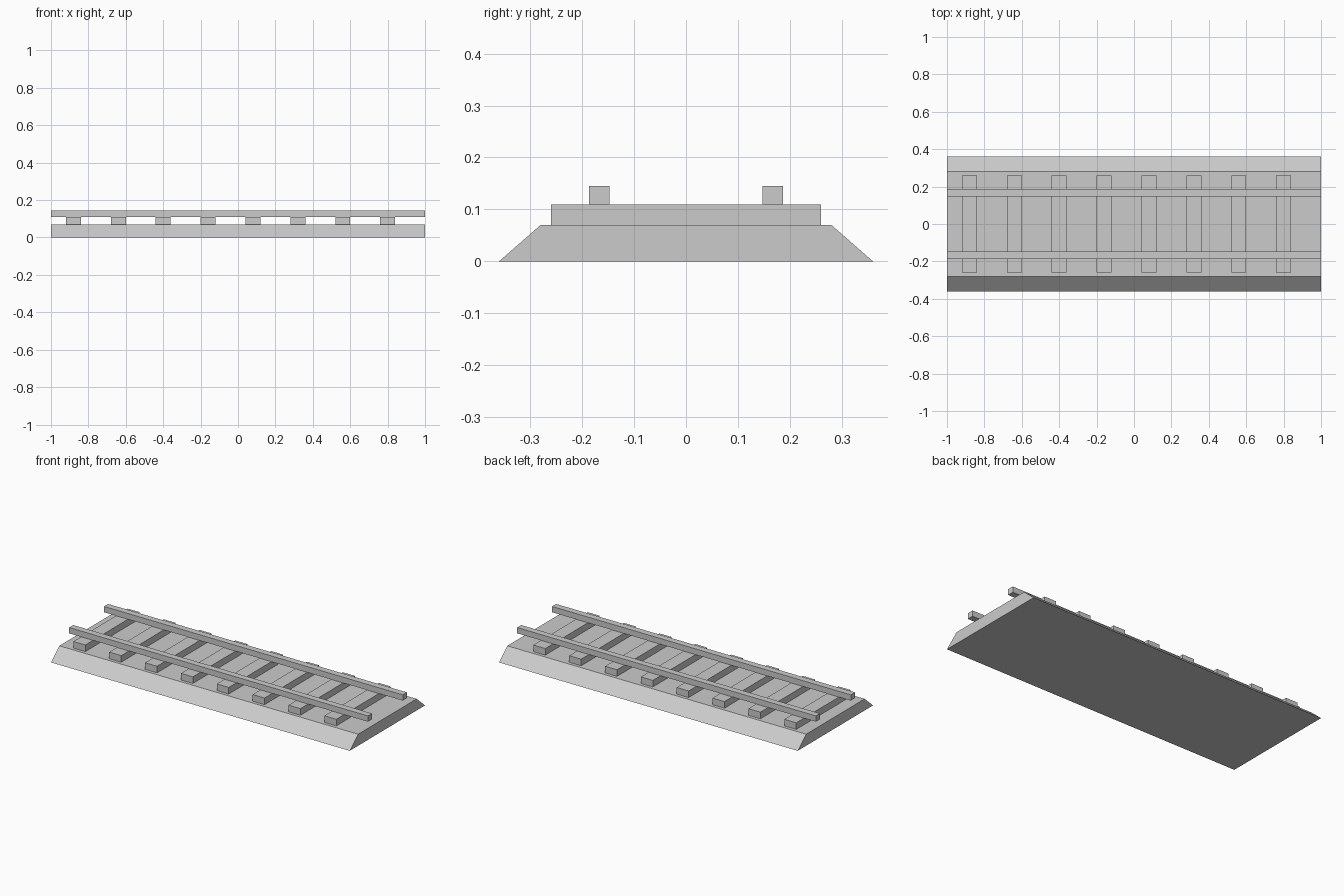
import bpy
import bmesh

if "Cube" in bpy.data.objects:
    bpy.data.objects.remove(bpy.data.objects["Cube"])

grey = bpy.data.materials.new("light_grey")
grey.diffuse_color = (0.6, 0.6, 0.6, 1)
grey.use_nodes = True
grey.node_tree.nodes["Principled BSDF"].inputs["Base Color"].default_value = grey.diffuse_color


def prism(name, profile, x0, x1):
    """Extrude a closed (y, z) profile along x."""
    bm = bmesh.new()
    face = bm.faces.new([bm.verts.new((x0, y, z)) for y, z in profile])
    ext = bmesh.ops.extrude_face_region(bm, geom=[face])
    verts = [v for v in ext["geom"] if isinstance(v, bmesh.types.BMVert)]
    bmesh.ops.translate(bm, vec=(x1 - x0, 0, 0), verts=verts)
    bmesh.ops.recalc_face_normals(bm, faces=bm.faces)
    mesh = bpy.data.meshes.new(name)
    bm.to_mesh(mesh)
    bm.free()
    mesh.materials.append(grey)
    obj = bpy.data.objects.new(name, mesh)
    bpy.context.collection.objects.link(obj)
    return obj


def rect(y0, y1, z0, z1):
    return [(y0, z0), (y1, z0), (y1, z1), (y0, z1)]


# Sloped gravel bed
prism("ballast_bed", [(-0.36, 0), (0.36, 0), (0.28, 0.07), (-0.28, 0.07)], -1, 1)

# Evenly spaced sleepers
for i in range(8):
    x = -0.88 + 0.24 * i
    prism(f"sleeper_{i + 1}", rect(-0.26, 0.26, 0.07, 0.11), x - 0.04, x + 0.04)

# Pair of rails
for name, y in (("front_rail", -0.167), ("back_rail", 0.167)):
    prism(name, rect(y - 0.0195, y + 0.0195, 0.11, 0.145), -1, 1)
